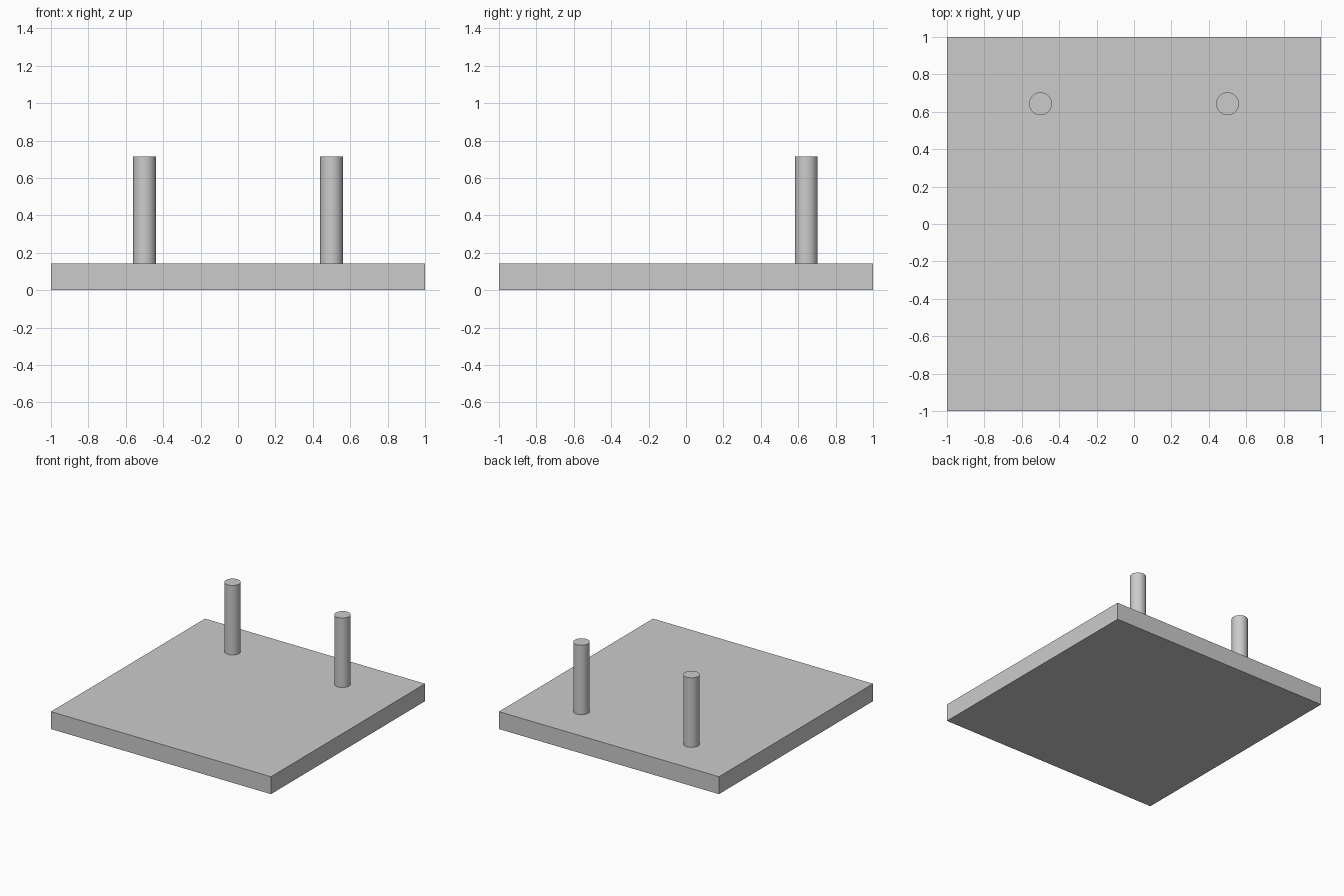
import bpy
from math import radians

if "Cube" in bpy.data.objects:
    bpy.data.objects.remove(bpy.data.objects["Cube"])

PLATE_H = 0.143
PEG_R, PEG_TOP, PEG_X, PEG_Y = 0.061, 0.714, 0.5, 0.643

# Square base plate
bpy.ops.mesh.primitive_cube_add(size=1, location=(0, 0, PLATE_H / 2))
plate = bpy.context.object
plate.name = "base_plate"
plate.scale = (2, 2, PLATE_H)
bpy.ops.object.transform_apply(location=False, rotation=False, scale=True)


# Upright round pegs near the back edge
def add_peg(name, x):
    height = PEG_TOP - PLATE_H
    bpy.ops.mesh.primitive_cylinder_add(
        vertices=48, radius=PEG_R, depth=height,
        location=(x, PEG_Y, PLATE_H + height / 2))
    bpy.context.object.name = name
    bpy.ops.object.shade_smooth_by_angle(angle=radians(30))


for side, sign in (("left", -1), ("right", 1)):
    add_peg(f"{side}_peg", sign * PEG_X)
